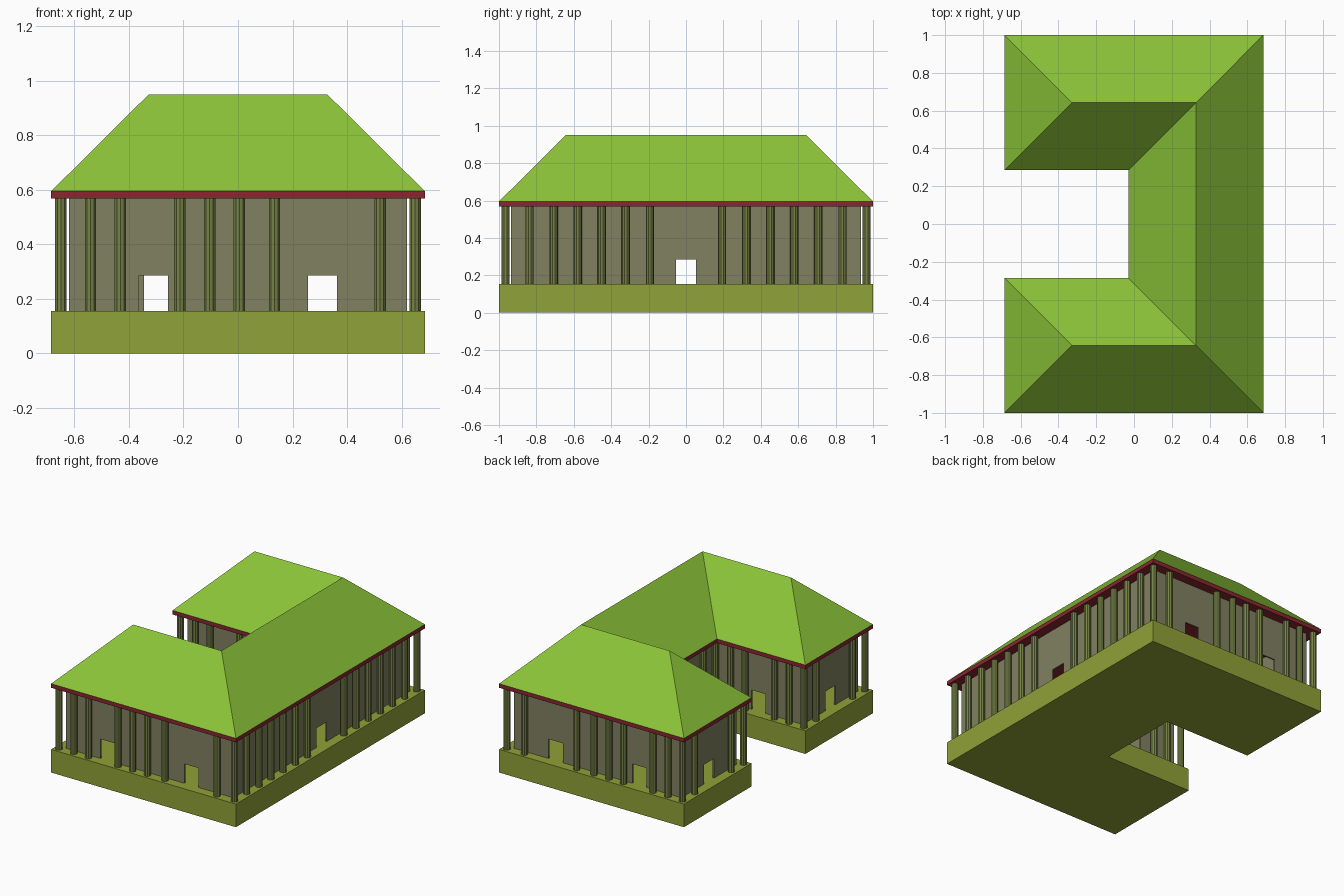
import bpy, bmesh, math
from mathutils import Vector

if "Cube" in bpy.data.objects:
    bpy.data.objects.remove(bpy.data.objects["Cube"])

X, Y, XI, YI = 0.685, 1.0, -0.03, 0.285      # outer and courtyard edges of the U plan
Z_BASE, Z_EAVE, Z_SLAB, Z_RIDGE = 0.155, 0.568, 0.595, 0.95
DOOR_TOP, DOOR_HALF = 0.285, 0.053


def outline(d=0.0):
    """U-shaped plan, counter-clockwise, inset by d."""
    return [(-X + d, -Y + d), (X - d, -Y + d), (X - d, Y - d), (-X + d, Y - d),
            (-X + d, YI + d), (XI + d, YI + d), (XI + d, -YI - d), (-X + d, -YI - d)]


def material(name, rgb):
    m = bpy.data.materials.new(name)
    m.diffuse_color = (*rgb, 1)
    m.use_nodes = True
    m.node_tree.nodes["Principled BSDF"].inputs["Base Color"].default_value = m.diffuse_color
    return m


def finish(bm, name, mat):
    me = bpy.data.meshes.new(name)
    bm.to_mesh(me)
    bm.free()
    ob = bpy.data.objects.new(name, me)
    bpy.context.collection.objects.link(ob)
    me.materials.append(mat)
    return ob


def prism(name, pts, z0, z1, mat):
    bm = bmesh.new()
    face = bm.faces.new([bm.verts.new((x, y, z0)) for x, y in pts])
    ext = bmesh.ops.extrude_face_region(bm, geom=[face])
    verts = [g for g in ext["geom"] if isinstance(g, bmesh.types.BMVert)]
    bmesh.ops.translate(bm, verts=verts, vec=(0, 0, z1 - z0))
    bmesh.ops.recalc_face_normals(bm, faces=bm.faces)
    return finish(bm, name, mat)


green = material("roof_green", (0.26, 0.55, 0.04))
olive = material("base_olive", (0.28, 0.36, 0.04))
dark_red = material("eave_red", (0.25, 0.02, 0.03))
wall_mat = material("wall_brown", (0.22, 0.22, 0.12))
col_mat = material("column_green", (0.18, 0.22, 0.06))

# Plinth and eave slab
prism("base_platform", outline(), 0, Z_BASE, olive)
prism("eave_slab", outline(), Z_EAVE, Z_SLAB, dark_red)

# Hipped roof over the U plan
bm = bmesh.new()
e = [bm.verts.new((x, y, Z_SLAB)) for x, y in outline()]
half = (Y - YI) / 2
rx, ry = X - half, Y - half
a, b, c, d = [bm.verts.new((x, y, Z_RIDGE))
              for x, y in ((-rx, -ry), (rx, -ry), (rx, ry), (-rx, ry))]
for f in ((e[0], e[1], b, a), (e[1], e[2], c, b), (e[2], e[3], d, c), (e[3], e[4], d),
          (e[4], e[5], c, d), (e[5], e[6], b, c), (e[6], e[7], a, b), (e[7], e[0], a),
          tuple(reversed(e))):
    bm.faces.new(f)
finish(bm, "hipped_roof", green)

# Walls with door openings at fractions along each side
bm = bmesh.new()
pts = outline(0.065)
doors = [(0.25, 0.75), (0.5,), (0.25, 0.75), (0.5,), (0.5,), (0.5,), (0.5,), (0.5,)]
for i, fractions in enumerate(doors):
    p, q = Vector(pts[i]), Vector(pts[(i + 1) % 8])
    length = (q - p).length
    prof = [(0, Z_BASE)]
    for fr in fractions:
        l, r = fr * length - DOOR_HALF, fr * length + DOOR_HALF
        prof += [(l, Z_BASE), (l, DOOR_TOP), (r, DOOR_TOP), (r, Z_BASE)]
    prof += [(length, Z_BASE), (length, Z_EAVE), (0, Z_EAVE)]
    bm.faces.new([bm.verts.new((*p.lerp(q, t / length), z)) for t, z in prof])
bmesh.ops.remove_doubles(bm, verts=bm.verts, dist=0.0005)
walls = finish(bm, "walls", wall_mat)
sol = walls.modifiers.new("thickness", 'SOLIDIFY')
sol.thickness, sol.offset, sol.use_even_offset = 0.01, -1, True

# Colonnade: evenly spaced columns, left out in front of each door
bm = bmesh.new()
inset = 0.035
path = outline(inset)
path.insert(3, (XI + inset, Y - inset))
path.insert(1, (XI + inset, -Y + inset))
for i in range(len(path)):
    p, q = Vector(path[i]), Vector(path[(i + 1) % len(path)])
    length = (q - p).length
    n = math.ceil(length / 0.13)
    for k in range(n):
        if abs(k / n - 0.5) * length < 0.08:
            continue
        made = bmesh.ops.create_cone(bm, cap_ends=True, segments=10, radius1=0.022,
                                     radius2=0.022, depth=Z_EAVE - Z_BASE)
        bmesh.ops.translate(bm, verts=made["verts"],
                            vec=(*p.lerp(q, k / n), (Z_EAVE + Z_BASE) / 2))
finish(bm, "columns", col_mat)
